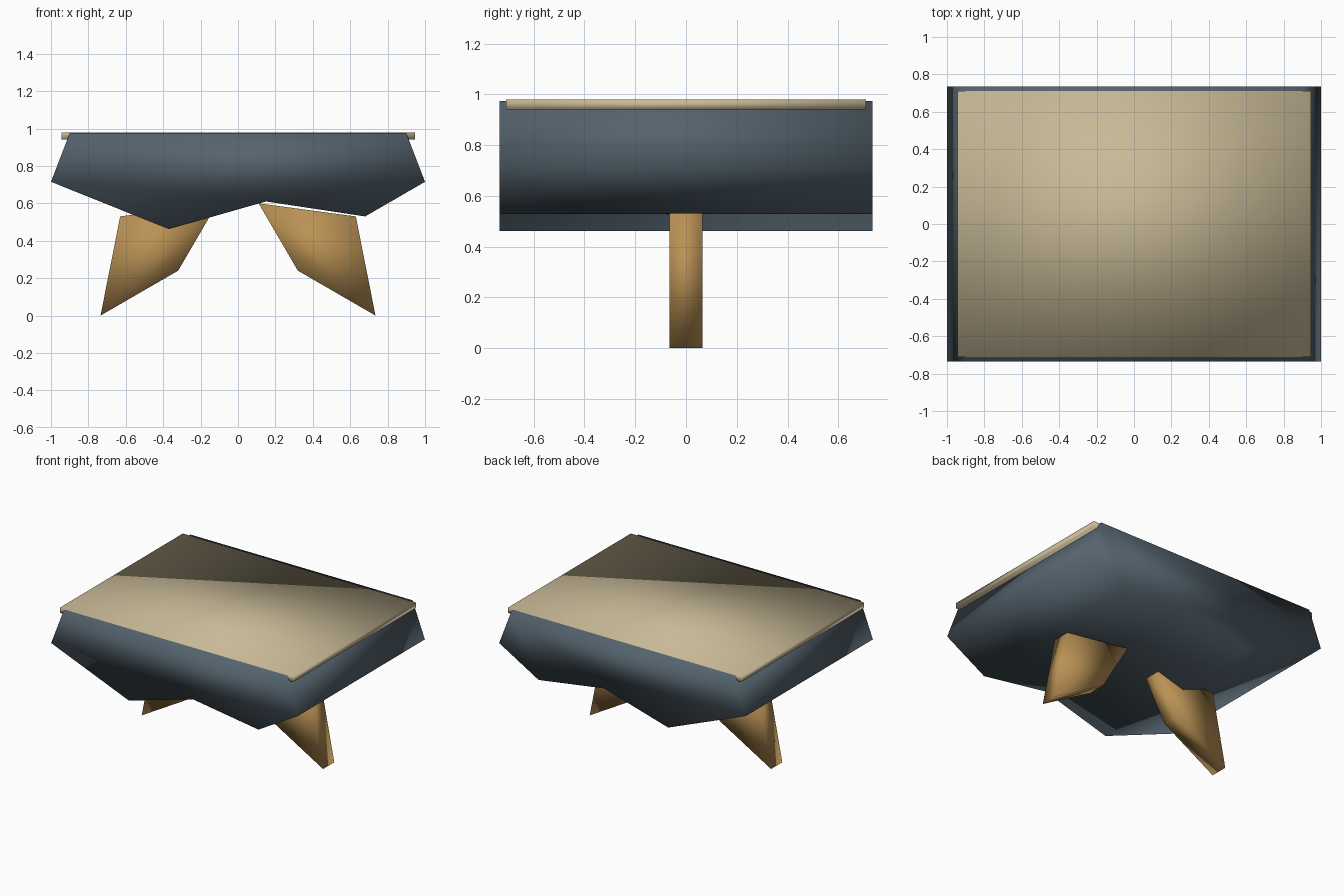
import bpy
import bmesh

if "Cube" in bpy.data.objects:
    bpy.data.objects.remove(bpy.data.objects["Cube"])


def material(name, color):
    m = bpy.data.materials.new(name)
    m.diffuse_color = (*color, 1)
    m.use_nodes = True
    m.node_tree.nodes["Principled BSDF"].inputs["Base Color"].default_value = m.diffuse_color
    return m


def prism(name, profile, half_depth, mat):
    """Extrude an XZ profile evenly to both sides of y = 0."""
    bm = bmesh.new()
    face = bm.faces.new([bm.verts.new((x, -half_depth, z)) for x, z in profile])
    ext = bmesh.ops.extrude_face_region(bm, geom=[face], use_keep_orig=True)
    verts = [g for g in ext["geom"] if isinstance(g, bmesh.types.BMVert)]
    bmesh.ops.translate(bm, vec=(0, 2 * half_depth, 0), verts=verts)
    bmesh.ops.recalc_face_normals(bm, faces=bm.faces)
    for f in bm.faces:
        f.smooth = True
    mesh = bpy.data.meshes.new(name)
    bm.to_mesh(mesh)
    bm.free()
    mesh.materials.append(mat)
    obj = bpy.data.objects.new(name, mesh)
    bpy.context.collection.objects.link(obj)
    return obj


slate = material("slate", (0.09, 0.125, 0.155))
wood = material("wood", (0.49, 0.285, 0.09))
cream = material("cream", (0.58, 0.49, 0.31))

# Faceted table body with an uneven underside
prism("table_body", [(-0.90, 0.975), (-1.0, 0.715), (-0.37, 0.462), (0.15, 0.61),
                     (0.68, 0.53), (1.0, 0.715), (0.90, 0.975)], 0.735, slate)

# Thin inset table top
prism("table_top", [(-0.945, 0.94), (0.945, 0.94),
                    (0.945, 0.98), (-0.945, 0.98)], 0.71, cream)

# Mirrored pair of splayed legs
leg = [(0.11, 0.60), (0.32, 0.24), (0.735, 0.0), (0.63, 0.53)]
for side, name in ((-1, "left_leg"), (1, "right_leg")):
    prism(name, [(side * x, z) for x, z in leg], 0.065, wood)
